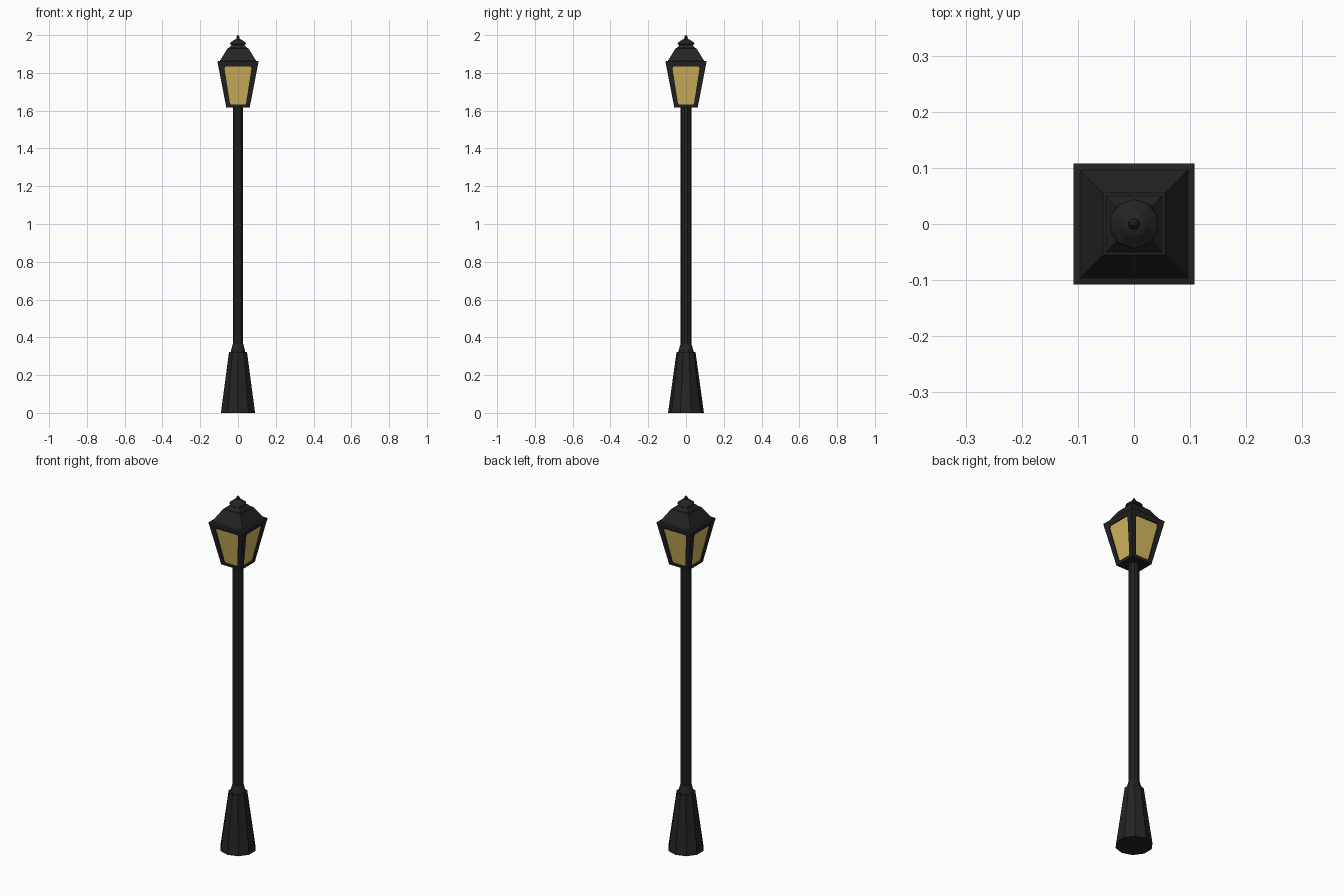
import bpy, bmesh, math
from mathutils import Matrix, Vector

if "Cube" in bpy.data.objects:
    bpy.data.objects.remove(bpy.data.objects["Cube"])


def material(name, rgb):
    m = bpy.data.materials.new(name)
    m.diffuse_color = (*rgb, 1)
    m.use_nodes = True
    m.node_tree.nodes["Principled BSDF"].inputs["Base Color"].default_value = m.diffuse_color
    return m


IRON = material("black_iron", (0.017, 0.017, 0.017))
GLASS = material("amber_glass", (0.66, 0.48, 0.115))


def finish(name, bm, mats):
    bmesh.ops.remove_doubles(bm, verts=bm.verts, dist=1e-5)
    bmesh.ops.recalc_face_normals(bm, faces=bm.faces)
    me = bpy.data.meshes.new(name)
    bm.to_mesh(me)
    bm.free()
    for m in mats:
        me.materials.append(m)
    ob = bpy.data.objects.new(name, me)
    bpy.context.collection.objects.link(ob)
    return ob


def lathe(name, profile, sides=10):
    """Stack of regular polygons (radius, z); squares are given by half width."""
    bm = bmesh.new()
    k, phase = (math.sqrt(2), math.pi / 4) if sides == 4 else (1, math.pi / 2)
    rings = []
    for r, z in profile:
        angles = [phase + 2 * math.pi * i / sides for i in range(sides)]
        rings.append([bm.verts.new((k * r * math.cos(a), k * r * math.sin(a), z)) for a in angles])
    for a, b in zip(rings, rings[1:]):
        for i in range(sides):
            j = (i + 1) % sides
            bm.faces.new((a[i], a[j], b[j], b[i]))
    bm.faces.new(rings[0])
    bm.faces.new(rings[-1])
    return finish(name, bm, [IRON])


# Post: tapered foot, collar, pole
lathe("foot", [(0.095, 0), (0.05, 0.323)])
lathe("foot_collar", [(0.041, 0.32), (0.039, 0.33), (0.029, 0.365)])
lathe("pole", [(0.029, 0.33), (0.029, 1.625)])

# Lantern: four tilted frames with recessed glass
Z0, Z1, W0, W1 = 1.617, 1.855, 0.062, 0.108
DEPTH = 0.006
OPENING = [(-0.039, 1.632), (0.039, 1.632), (0.043, 1.642), (0.071, 1.822),
           (0.066, 1.834), (-0.066, 1.834), (-0.071, 1.822), (-0.043, 1.642)]
bm = bmesh.new()


def half_width(z):
    return W0 + (W1 - W0) * (z - Z0) / (Z1 - Z0)


for side in range(4):
    rot = Matrix.Rotation(side * math.pi / 2, 3, 'Z')

    def vert(x, z, depth=0):
        return bm.verts.new(rot @ Vector((x, -half_width(z) + depth, z)))

    o = [vert(-W0, Z0), vert(W0, Z0), vert(W1, Z1), vert(-W1, Z1)]
    rim = [vert(x, z) for x, z in OPENING]
    pane = [vert(x, z, DEPTH) for x, z in OPENING]
    for i in range(4):
        j = (i + 1) % 4
        a, b, c = rim[2 * i], rim[2 * i + 1], rim[(2 * i + 2) % 8]
        bm.faces.new((o[i], o[j], b, a))
        bm.faces.new((o[j], c, b))
    for i in range(8):
        j = (i + 1) % 8
        bm.faces.new((rim[i], rim[j], pane[j], pane[i]))
    bm.faces.new(pane).material_index = 1
bmesh.ops.remove_doubles(bm, verts=bm.verts, dist=1e-5)
for z in (Z0, Z1):
    ring = [v for v in bm.verts if abs(v.co.z - z) < 1e-4]
    ring.sort(key=lambda v: math.atan2(v.co.y, v.co.x))
    bm.faces.new(ring)
finish("lantern", bm, [IRON, GLASS])

# Roof: eave ledge, main slope, small upper tier
lathe("roof", [(0.108, 1.853), (0.108, 1.861), (0.096, 1.864), (0.055, 1.93),
               (0.05, 1.931), (0.032, 1.95)], 4)

# Round cap and finial
lathe("cap", [(0.03, 1.942), (0.0446, 1.953), (0.042, 1.96), (0.022, 1.975), (0.008, 1.98)])
lathe("finial", [(0.006, 1.975), (0.01, 1.984), (0.009, 1.99), (0.003, 2.0)])
